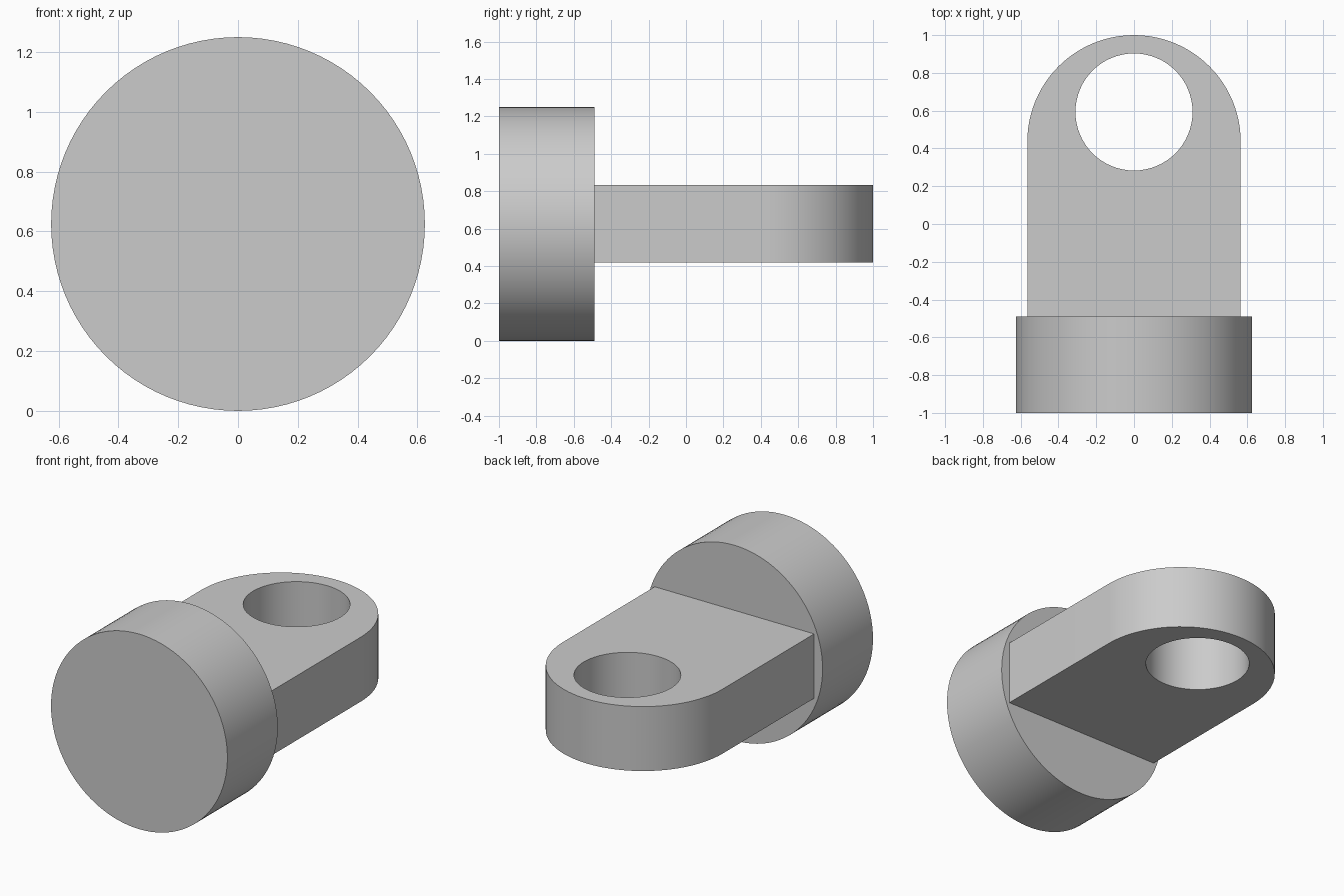
import bpy, bmesh
from math import pi, cos, sin

cube = bpy.data.objects.get("Cube")
if cube:
    bpy.data.objects.remove(cube, do_unlink=True)

grey = bpy.data.materials.new("plain_grey")
grey.use_nodes = True
colour = (0.6, 0.6, 0.6, 1)
grey.diffuse_color = colour
grey.node_tree.nodes["Principled BSDF"].inputs["Base Color"].default_value = colour


def arc(cx, cy, r, start, end, count):
    """Points along an arc, both ends included."""
    return [(cx + r * cos(start + (end - start) * i / count),
             cy + r * sin(start + (end - start) * i / count)) for i in range(count + 1)]


def extruded(name, loops, depth):
    """Fill closed outlines (later ones become holes) and extrude along z."""
    bm = bmesh.new()
    edges = []
    for loop in loops:
        verts = [bm.verts.new((x, y, 0)) for x, y in loop]
        edges += [bm.edges.new((a, b)) for a, b in zip(verts, verts[1:] + verts[:1])]
    bmesh.ops.triangle_fill(bm, use_beauty=True, use_dissolve=False, edges=edges)
    result = bmesh.ops.extrude_face_region(bm, geom=bm.faces[:], use_keep_orig=True)
    moved = [v for v in result["geom"] if isinstance(v, bmesh.types.BMVert)]
    bmesh.ops.translate(bm, vec=(0, 0, depth), verts=moved)
    bmesh.ops.recalc_face_normals(bm, faces=bm.faces[:])
    mesh = bpy.data.meshes.new(name)
    bm.to_mesh(mesh)
    bm.free()
    obj = bpy.data.objects.new(name, mesh)
    bpy.context.collection.objects.link(obj)
    return obj


def finish(obj):
    obj.data.materials.append(grey)
    bpy.ops.object.select_all(action="DESELECT")
    obj.select_set(True)
    bpy.context.view_layer.objects.active = obj
    bpy.ops.object.shade_smooth_by_angle(angle=pi / 6)


# Round base, lying along y
bpy.ops.mesh.primitive_cylinder_add(vertices=96, radius=0.625, depth=0.51,
                                    location=(0, -0.745, 0.625), rotation=(pi / 2, 0, 0))
base = bpy.context.object
base.name = "round_base"
finish(base)

# Flat tab with a rounded end and a through hole
outline = [(-0.565, -0.495), (0.565, -0.495)] + arc(0, 0.435, 0.565, 0, pi, 48)
hole = arc(0, 0.593, 0.31, 0, 2 * pi, 64)[:-1]
tab = extruded("pierced_tab", [outline, hole], 0.413)
tab.location.z = 0.42
finish(tab)
